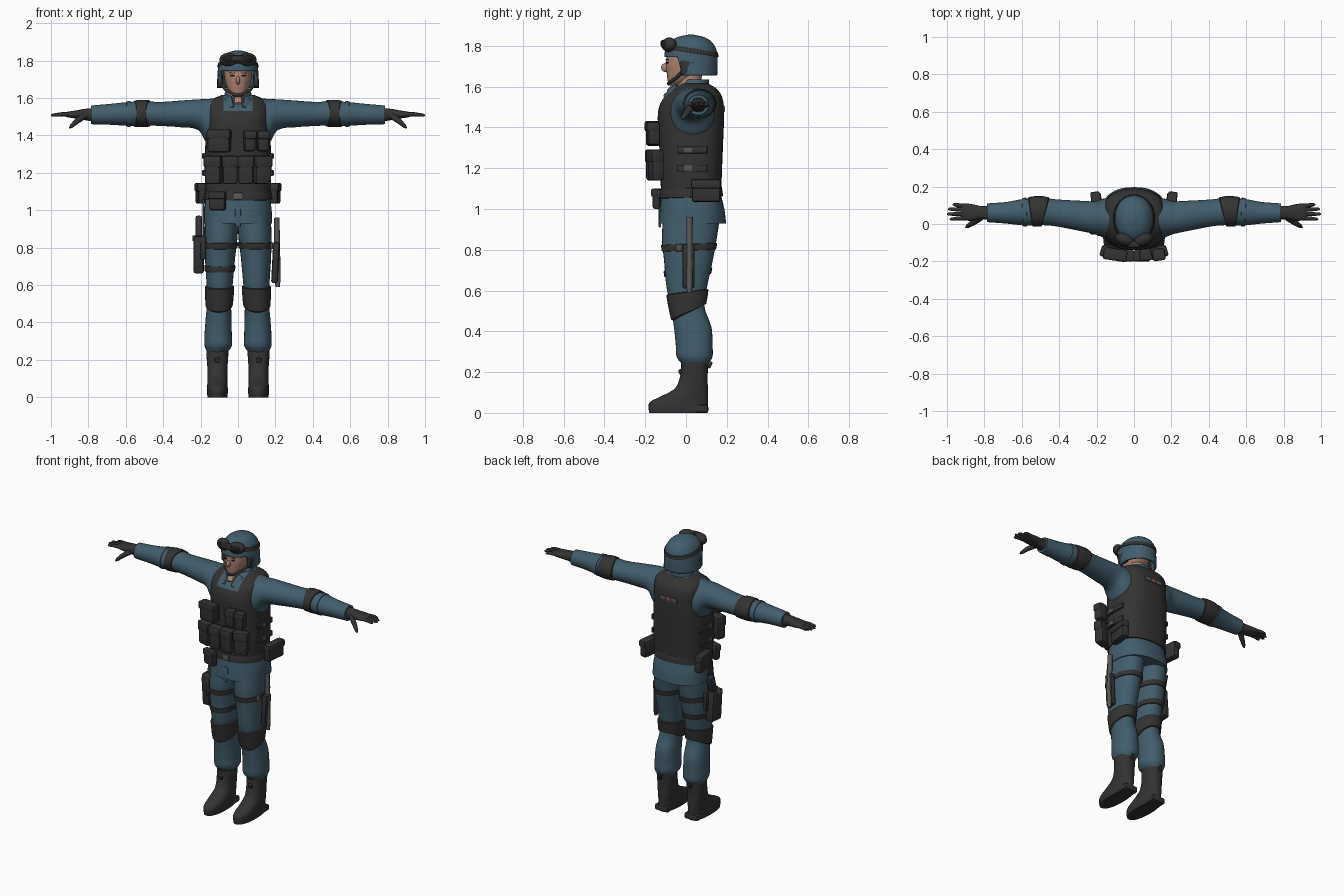
import bpy, bmesh, math
from mathutils import Vector, Matrix, Euler

if "Cube" in bpy.data.objects:
    bpy.data.objects.remove(bpy.data.objects["Cube"])

def material(name, rgb):
    m = bpy.data.materials.new(name)
    m.diffuse_color = (*rgb, 1)
    m.use_nodes = True
    m.node_tree.nodes["Principled BSDF"].inputs["Base Color"].default_value = m.diffuse_color
    return m

BLUE = material("blue_cloth", (.055, .11, .15))
DARK = material("dark_gear", (.033, .033, .034))
BLACK = material("black_lens", (.012, .012, .013))
SKIN = material("skin", (.42, .23, .17))
LIPS = material("lips", (.27, .11, .09))
GREY = material("grey_buckle", (.1, .1, .1))
RED = material("red_patch", (.3, .1, .08))

def finish(name, bm, *mats):
    bmesh.ops.recalc_face_normals(bm, faces=bm.faces)
    me = bpy.data.meshes.new(name)
    bm.to_mesh(me)
    bm.free()
    for m in mats:
        me.materials.append(m)
    me.shade_smooth()
    me.set_sharp_from_angle(angle=math.radians(42))
    ob = bpy.data.objects.new(name, me)
    bpy.context.collection.objects.link(ob)
    return ob

def section(st, s):
    """Smoothly interpolated cross-section (cu, cv, ru, rv) at station s."""
    st = sorted(st)
    s = min(max(s, st[0][0]), st[-1][0])
    i = max(j for j in range(len(st) - 1) if st[j][0] <= s)
    a, b = st[i], st[i + 1]
    p, q = st[max(i - 1, 0)], st[min(i + 2, len(st) - 1)]
    h = b[0] - a[0]
    t = (s - a[0]) / h
    out = []
    for k in range(1, 5):
        ma, mb = (b[k] - p[k]) / (b[0] - p[0]) * h, (q[k] - a[k]) / (q[0] - a[0]) * h
        out.append((2*t**3 - 3*t*t + 1)*a[k] + (t**3 - 2*t*t + t)*ma
                   + (3*t*t - 2*t**3)*b[k] + (t**3 - t*t)*mb)
    return out

def point(shape, s, th, grow=0, m=1):
    axis, e, st = shape
    cu, cv, ru, rv = section(st, s)
    f = lambda c: math.copysign(abs(c) ** (2 / e), c)
    u = cu + (max(ru, .002) + grow) * f(math.cos(th))
    v = cv + (max(rv, .002) + grow) * f(math.sin(th))
    return Vector((m * u, v, s)) if axis == 'z' else Vector((m * s, u, v))

def skin_rings(rings, cap=True):
    bm = bmesh.new()
    vs = [[bm.verts.new(p) for p in r] for r in rings]
    n = len(vs[0])
    for a, b in zip(vs, vs[1:]):
        for i in range(n):
            bm.faces.new((a[i], a[(i+1) % n], b[(i+1) % n], b[i]))
    if cap:
        bm.faces.new(vs[0])
        bm.faces.new(vs[-1])
    return bm

def angles(n):
    return [2 * math.pi * i / n for i in range(n)]

def loft_bm(shape, m=1, n=32, k=4, cap=True):
    s = sorted(r[0] for r in shape[2])
    ss = [a + (b - a) * j / k for a, b in zip(s, s[1:]) for j in range(k)] + [s[-1]]
    return skin_rings([[point(shape, x, th, 0, m) for th in angles(n)] for x in ss], cap)

def loft(name, shape, mat, m=1, n=32, k=4):
    return finish(name, loft_bm(shape, m, n, k), mat)

def band(name, shape, front, back, face, grow, mat, m=1):
    """Wrap hugging a loft; its extent blends from the facing side to the far side."""
    rings = []
    for t, g in ((0, -.006), (.06, grow), (.3, grow*1.25), (.7, grow*1.25), (.94, grow), (1, -.006)):
        r = []
        for th in angles(32):
            w = .5 + .5 * (math.cos(th) * face[0] + math.sin(th) * face[1])
            lo, hi = (back[i] + (front[i] - back[i]) * w for i in (0, 1))
            r.append(point(shape, lo + (hi - lo) * t, th, g, m))
        rings.append(r)
    return finish(name, skin_rings(rings, False), mat)

def box(name, c, size, mat, rot=(0, 0, 0), bevel=.012):
    bm = bmesh.new()
    bmesh.ops.create_cube(bm, size=1, matrix=Matrix.Diagonal((*size, 1)))
    bevel = min(bevel, min(size) * .4)
    bmesh.ops.bevel(bm, geom=bm.edges[:], offset=bevel, segments=2, profile=.5, affect='EDGES')
    bm.transform(Matrix.Translation(c) @ Euler(rot).to_matrix().to_4x4())
    return finish(name, bm, mat)

def ball(name, c, r, mat, rot=(0, 0, 0)):
    bm = bmesh.new()
    bmesh.ops.create_uvsphere(bm, u_segments=20, v_segments=12, radius=1)
    bm.transform(Matrix.Translation(c) @ Euler(rot).to_matrix().to_4x4() @ Matrix.Diagonal((*r, 1)))
    return finish(name, bm, mat)

def tube(name, pts, radii, mat):
    """Rounded tube through points, for fingers and straps."""
    cu = bpy.data.curves.new(name, 'CURVE')
    cu.dimensions, cu.bevel_depth, cu.bevel_resolution, cu.use_fill_caps = '3D', 1, 2, True
    sp = cu.splines.new('POLY')
    sp.points.add(len(pts) - 1)
    for p, co, r in zip(sp.points, pts, radii):
        p.co, p.radius = (*co, 1), r
    cu.materials.append(mat)
    bpy.context.collection.objects.link(bpy.data.objects.new(name, cu))

# Torso: shirt skirt and belt
SHIRT = ('z', 2.4, [(.93, 0, .032, .182, .165), (1.0, 0, .03, .18, .158), (1.08, 0, .025, .17, .145), (1.16, 0, .025, .165, .14)])
loft("shirt_skirt", SHIRT, BLUE, n=48)
band("belt", SHIRT, (1.05, 1.1), (1.06, 1.11), (0, -1), .008, DARK)
box("belt_buckle", (0, -.132, 1.075), (.05, .015, .04), GREY)
box("shirt_front_flap", (0, -.128, .96), (.03, .012, .1), BLUE)

# Vest with blue neckline cut into its front
VEST = ('z', 2.7, [(1.09, 0, .025, .172, .148), (1.2, 0, .025, .178, .152), (1.35, 0, .025, .175, .158), (1.48, 0, .025, .168, .162),
                   (1.55, 0, .035, .165, .142), (1.59, 0, .045, .145, .105), (1.615, 0, .045, .09, .065)])
bm = loft_bm(VEST, n=56)
for co, no in (((.078, 0, 0), (1, 0, 0)), ((-.078, 0, 0), (1, 0, 0)), ((0, 0, 1.53), (0, 0, 1))):
    bmesh.ops.bisect_plane(bm, geom=bm.verts[:] + bm.edges[:] + bm.faces[:], plane_co=co, plane_no=no)
for f in bm.faces:
    c = f.calc_center_median()
    f.material_index = int(abs(c.x) < .078 and c.z > 1.53 and c.y < .06)
finish("vest", bm, DARK, BLUE)

# Collar and neck
loft("neck", ('z', 2, [(1.53, 0, .01, .062, .065), (1.6, 0, .015, .056, .06), (1.69, 0, .02, .055, .06)]), SKIN)
loft("collar", ('z', 2, [(1.56, 0, .035, .095, .085), (1.61, 0, .042, .076, .072), (1.635, 0, .048, .068, .064)]), BLUE)
box("throat", (0, -.072, 1.585), (.045, .03, .05), SKIN, (-.7, 0, 0))
for m in (-1, 1):
    box("collar_flap", (m*.045, -.075, 1.575), (.04, .015, .085), BLUE, (-.7, m*.45, m*.25))

# Head
HEAD = ('z', 2.2, [(1.606, 0, -.055, .022, .025), (1.63, 0, -.035, .045, .055), (1.67, 0, -.005, .064, .09),
                   (1.71, 0, .01, .073, .108), (1.77, 0, .02, .075, .11), (1.81, 0, .02, .06, .09)])
loft("head", HEAD, SKIN)
ball("nose", (0, -.1, 1.694), (.012, .022, .022), SKIN, (-.3, 0, 0))
box("mouth", (0, -.089, 1.655), (.034, .008, .009), LIPS)
for m in (-1, 1):
    box("eye", (m*.03, -.093, 1.718), (.024, .008, .008), BLACK, (0, 0, m*.3))
    box("eyebrow", (m*.03, -.094, 1.733), (.03, .008, .006), LIPS, (0, 0, m*.3))

# Helmet shell with raised brow and low sides
HELM = ('z', 2.1, [(1.655, 0, .035, .113, .118), (1.7, 0, .028, .111, .127), (1.75, 0, .024, .108, .13), (1.79, 0, .024, .1, .122),
                   (1.825, 0, .024, .078, .096), (1.845, 0, .024, .05, .06), (1.855, 0, .024, .012, .014)])
bm = loft_bm(HELM, n=40)
for co, no in (((0, -.03, 0), (0, 1, .25)), ((0, 0, 1.745), (0, 0, 1))):
    if no[1]:
        co = (0, -.03, 1.7)
    bmesh.ops.bisect_plane(bm, geom=bm.verts[:] + bm.edges[:] + bm.faces[:], plane_co=co, plane_no=no)
gone = []
for f in bm.faces:
    c = f.calc_center_median()
    if len(f.verts) > 8 and c.z < 1.7 or c.z < 1.745 and (c.y + .03) + .25 * (c.z - 1.7) < 0:
        gone.append(f)
bmesh.ops.delete(bm, geom=gone, context='FACES')
sol = finish("helmet", bm, BLUE).modifiers.new("thickness", 'SOLIDIFY')
sol.thickness, sol.offset = .012, -1
band("goggle_strap", HELM, (1.785, 1.81), (1.745, 1.77), (0, -1), .004, DARK)
box("goggle_bridge", (0, -.108, 1.812), (.07, .035, .035), DARK)
for m in (-1, 1):
    ball("goggle_frame", (m*.05, -.083, 1.806), (.052, .033, .036), DARK, (-.25, 0, m*.4))
    ball("goggle_lens", (m*.05, -.093, 1.807), (.04, .029, .027), BLACK, (-.25, 0, m*.4))
    box("ear_guard", (m*.095, .01, 1.695), (.03, .075, .075), DARK)
    tube("chin_strap", [(m*.092, -.01, 1.68), (m*.066, -.045, 1.645), (m*.02, -.082, 1.618), (0, -.085, 1.615)], [.009]*4, DARK)

# Arms, elbow pads, gloves
ARM = ('x', 2, [(.11, .03, 1.465, .115, .135), (.165, .032, 1.475, .103, .12), (.21, .034, 1.51, .088, .083), (.3, .045, 1.515, .08, .072),
                (.42, .06, 1.515, .072, .064), (.5, .068, 1.518, .074, .065), (.58, .064, 1.515, .072, .064), (.68, .06, 1.513, .058, .056), (.785, .06, 1.51, .05, .05)])
HAND = ('x', 2.4, [(.77, .06, 1.51, .036, .036), (.82, .06, 1.512, .036, .03), (.87, .062, 1.512, .045, .021), (.91, .064, 1.512, .044, .015), (.925, .064, 1.512, .038, .01)])
for m in (-1, 1):
    loft("arm_sleeve", ARM, BLUE, m)
    band("elbow_pad", ARM, (.45, .57), (.49, .545), (1, 0), .006, DARK, m)
    band("sleeve_fold", ARM, (.575, .6), (.57, .595), (1, 0), .004, BLUE, m)
    loft("glove_palm", HAND, DARK, m, 20)
    for y, tip, ty in ((.032, .985, .026), (.054, 1.0, .053), (.076, .995, .08), (.097, .97, .104)):
        tube("glove_finger", [(m*.9, y, 1.513), (m*.945, (y+ty)/2, 1.513), (m*(tip-.008), ty, 1.508), (m*tip, ty, 1.507)], [.0115, .011, .008, .003], DARK)
    tube("glove_thumb", [(m*.82, .035, 1.505), (m*.86, .008, 1.478), (m*.89, -.012, 1.45), (m*.9, -.018, 1.44)], [.018, .016, .011, .004], DARK)

# Legs, knee pads, boots
LEG = ('z', 2.2, [(.24, .11, .045, .054, .066), (.275, .106, .042, .073, .088), (.33, .106, .04, .073, .09), (.42, .104, .033, .069, .092), (.52, .1, .008, .064, .083),
                  (.62, .098, .004, .071, .1), (.75, .096, .012, .081, .12), (.85, .091, .016, .088, .134), (.97, .086, .028, .09, .14)])
BOOT = ('z', 2.3, [(0, .11, -.037, .053, .143), (.03, .11, -.038, .056, .146), (.055, .11, -.033, .055, .142), (.08, .11, -.008, .054, .117),
                   (.115, .11, .024, .053, .084), (.16, .11, .036, .054, .07), (.22, .11, .042, .058, .066), (.27, .11, .044, .06, .068)])
for m in (-1, 1):
    loft("trouser_leg", LEG, BLUE, m)
    band("knee_pad", LEG, (.45, .585), (.53, .61), (0, -1), .009, DARK, m)
    band("thigh_strap", LEG, (.79, .825), (.8, .835), (0, -1), .005, DARK, m)
    loft("boot", BOOT, DARK, m)
    box("boot_heel", (m*.11, .06, .02), (.1, .1, .04), DARK)
    box("boot_lace_knot", (m*.11, -.025, .2), (.03, .02, .03), DARK, (.4, 0, 0))
    box("boot_pull_tab", (m*.11, .118, .235), (.02, .015, .035), DARK, (-.5, 0, 0))
band("holster_leg_strap", LEG, (.665, .7), (.68, .715), (0, -1), .005, DARK, -1)

# Front pouches
def pouch(name, x, z, w, h, y, turn=0, d=.06):
    box(name, (x, y, z), (w, d, h), DARK, (0, 0, turn))
    c, s = math.cos(turn), math.sin(turn)
    box(name + "_flap", (x + s*.006, y - c*.006, z + h*.3), (w + .008, d, h*.42), DARK, (0, 0, turn), .01)

for m in (-1, 1):
    pouch("ammo_pouch", m*.042, 1.215, .08, .15, -.165)
    pouch("outer_ammo_pouch", m*.13, 1.215, .088, .15, -.148, m*.3)
for x in (.062, .132):
    pouch("radio_pouch", x, 1.37, .06, .11, -.16, .15)
pouch("utility_pouch", -.1, 1.37, .12, .12, -.16, -.15)
pouch("belt_front_pouch", -.11, 1.05, .09, .1, -.135, -.3, .04)

# Side pouches, straps, buckles
for m in (-1, 1):
    pouch("belt_side_pouch", m*.195, 1.09, .14, .11, .1, m*1.45, .05)
    for z in (1.2, 1.29):
        box("vest_side_strap", (m*.178, .03, z), (.016, .15, .034), DARK, bevel=.004)
        box("side_buckle", (m*.186, .01, z), (.014, .04, .028), GREY, bevel=.004)
    box("thigh_buckle", (m*.175, -.035, .81), (.02, .035, .035), GREY, (0, 0, m*.3), .005)

# Holster and baton
box("holster", (-.21, .0, .765), (.055, .1, .2), DARK, (.08, 0, 0))
box("holster_plate", (-.185, .0, .8), (.03, .13, .13), DARK)
box("pistol_grip", (-.21, .025, .91), (.035, .05, .12), DARK, (-.25, 0, 0))
box("holster_drop_strap", (-.185, .01, .96), (.012, .04, .2), DARK)
box("holster_clip", (-.238, -.01, .85), (.012, .05, .03), GREY)
box("baton_sheath", (.2, .012, .72), (.035, .06, .22), DARK, (0, .05, 0))
tube("baton", [(.212, .017, .59), (.212, .017, .64), (.207, .017, .96)], [.012, .016, .015], GREY)

# Back patches
for x, w, mat in ((-.042, .045, GREY), (0, .03, RED), (.042, .045, GREY)):
    box("back_patch", (x, .187, 1.49), (w, .009, .026), mat, bevel=.002)
